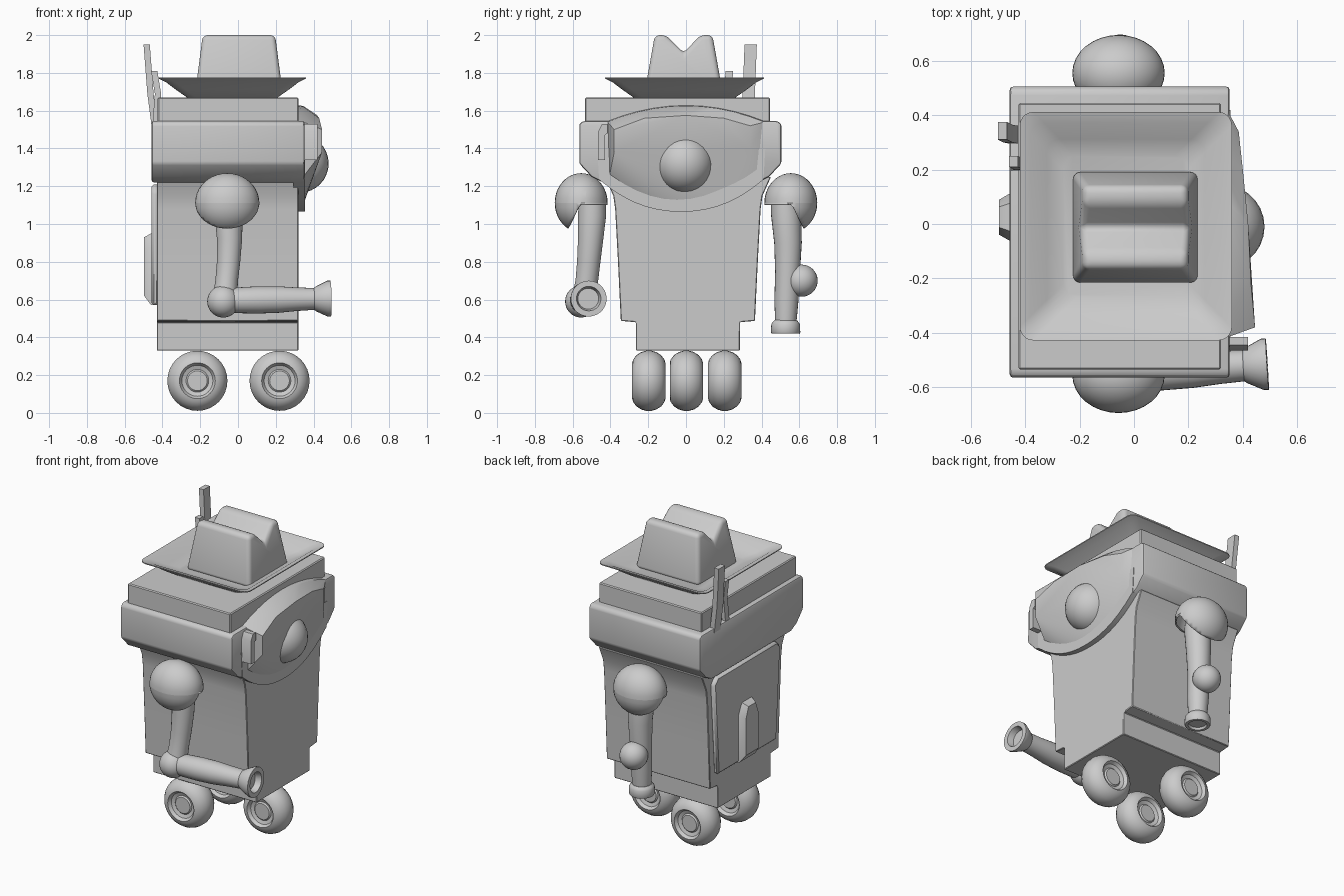
import bpy, bmesh, math
from mathutils import Vector

if "Cube" in bpy.data.objects:
    bpy.data.objects.remove(bpy.data.objects["Cube"])


def finish(name, bm, angle=35):
    bmesh.ops.recalc_face_normals(bm, faces=bm.faces)
    me = bpy.data.meshes.new(name)
    bm.to_mesh(me)
    bm.free()
    me.shade_smooth()
    me.set_sharp_from_angle(angle=math.radians(angle))
    ob = bpy.data.objects.new(name, me)
    bpy.context.collection.objects.link(ob)
    return ob


def loft(bm, rings, caps=True):
    rows = [[bm.verts.new(p) for p in ring] for ring in rings]
    n = len(rows[0])
    for a, b in zip(rows, rows[1:]):
        for i in range(n):
            bm.faces.new((a[i], a[(i + 1) % n], b[(i + 1) % n], b[i]))
    if caps:
        bm.faces.new(rows[0][::-1])
        bm.faces.new(rows[-1])


def bevel(bm, width, seg=2, angle=25):
    bmesh.ops.recalc_face_normals(bm, faces=bm.faces)
    edges = [e for e in bm.edges if len(e.link_faces) == 2
             and e.calc_face_angle() > math.radians(angle)]
    bmesh.ops.bevel(bm, geom=edges, offset=width, segments=seg,
                    affect='EDGES', profile=0.5, clamp_overlap=True)


def prism(name, outline, x0, x1, bev=0, seg=2):
    """Extrude a (y, z) outline along x."""
    bm = bmesh.new()
    loft(bm, [[(x, y, z) for y, z in outline] for x in (x0, x1)])
    if bev:
        bevel(bm, bev, seg)
    return finish(name, bm)


def tube(name, path, radii, n=24):
    """Round rings of given radius along a path; the end directions follow the path."""
    path = [Vector(p) for p in path]
    bm, rings = bmesh.new(), []
    main = path[-1] - path[0]
    for i, (p, r) in enumerate(zip(path, radii)):
        rot = main.to_track_quat('Z', 'Y')
        rings.append([p + rot @ Vector((r * math.cos(2 * math.pi * k / n),
                                        r * math.sin(2 * math.pi * k / n), 0)) for k in range(n)])
    loft(bm, rings)
    return finish(name, bm)


def lathe(name, a, b, profile):
    """Turned part between a and b; profile is (fraction, radius)."""
    a, b = Vector(a), Vector(b)
    return tube(name, [a.lerp(b, t) for t, r in profile], [r for t, r in profile], 28)


def ball(name, c, r):
    bm = bmesh.new()
    bmesh.ops.create_uvsphere(bm, u_segments=28, v_segments=16, radius=r)
    bmesh.ops.translate(bm, verts=bm.verts, vec=c)
    return finish(name, bm)


def mirror_outline(half, c):
    """Mirror (y, z) points about y = c."""
    return half + [(2 * c - y, z) for y, z in reversed(half)]


# Body and back panel
prism("body", mirror_outline([(-.265, .33), (-.265, .48), (-.345, .487), (-.36, .8),
                              (-.375, 1.08), (-.385, 1.15), (-.43, 1.25)], .01), -.43, .32, .004, 1)
prism("back_panel", mirror_outline([(-.29, .57), (-.33, 1.17), (-.29, 1.21)], .015),
      -.457, -.42, .012, 1)
bm = bmesh.new()
loft(bm, [[(x, .025 + y * s, z - .02 * (s < 1) * (z > .8) + .05 * (s < 1) * (z < .7)) for y, z in
           [(-.085, .57), (.085, .57), (.085, .88), (.05, .95), (-.05, .95), (-.085, .88)]]
          for x, s in [(-.44, 1), (-.46, 1), (-.497, .75)]])
finish("back_canister", bm)

# Head block and lid
prism("head", mirror_outline([(-.44, 1.22), (-.5, 1.25), (-.565, 1.32), (-.565, 1.53),
                              (-.545, 1.545)], -.03), -.457, .352, .014)
prism("lid", mirror_outline([(-.535, 1.53), (-.535, 1.67)], -.045), -.425, .32, .006, 1)

# Face shield with smiling lower edge
smile = [(-.46 + .87 * t / 14, 1.065 + .17 * abs(t / 7 - 1) ** 2.2) for t in range(15)]
prism("face_shield", [(-.47, 1.4)] + smile + [(.42, 1.4)], .29, .355)

# Visor: arched brow standing out further at the near end
brow = [(-.42 + .84 * t / 10, 1.63 - .085 * abs(t / 5 - 1) ** 2) for t in range(11)]
chin = [(-.41 + .80 * t / 10, 1.10 + .15 * abs(t / 5 - 1) ** 2) for t in range(11)]
bm = bmesh.new()
for y, z in brow + chin:
    bm.verts.new((.30, y, z))
    bm.verts.new((.345, y * .99, z - (.005 if z > 1.4 else 0)))
for x, y, z in [(.385, .34, 1.52), (.385, .34, 1.40), (.445, -.38, 1.50), (.445, -.38, 1.38),
                (.42, 0, 1.575), (.40, .2, 1.56), (.43, -.22, 1.56)]:
    bm.verts.new((x, y, z))
hull = bmesh.ops.convex_hull(bm, input=bm.verts)
bmesh.ops.delete(bm, geom=[v for v in bm.verts if not v.link_faces], context='VERTS')
finish("visor", bm, 30)
prism("visor_hinge", [(-.465, 1.34), (-.465, 1.49), (-.445, 1.53), (-.415, 1.53), (-.415, 1.48),
                      (-.43, 1.47), (-.43, 1.34)], .33, .42)
ball("eye", (.325, -.01, 1.32), .155)

# Hat brim: rounded-square dish
def rounded(cx, cy, hx, hy, r, z, n=5):
    pts = []
    for sx, sy, a0 in [(1, 1, 0), (-1, 1, 90), (-1, -1, 180), (1, -1, 270)]:
        for k in range(n + 1):
            a = math.radians(a0 + 90 * k / n)
            pts.append((cx + sx * (hx - r) + r * math.cos(a), cy + sy * (hy - r) + r * math.sin(a), z))
    return pts


bm = bmesh.new()
loft(bm, [rounded(-.03, -.008, .24 + d, .27 + d, .05, z) for d, z in
          [(-.03, 1.665), (0, 1.67), (.06, 1.712), (.11, 1.75), (.15, 1.77),
           (.15, 1.776), (.11, 1.764), (.05, 1.725), (-.01, 1.70)]])
finish("hat_brim", bm, 50)

# Hat crown: creased profile tapering upward
crown = [(-.22, 1.69), (-.165, 2.0), (-.105, 2.0), (-.012, 1.905),
         (.075, 2.0), (.14, 2.0), (.195, 1.69)]
bm = bmesh.new()
loft(bm, [[(.005 + s * (.232 - .13 * (z - 1.69)), y, z) for y, z in crown] for s in (-1, 1)])
bevel(bm, .026, 4, 20)
finish("hat_crown", bm, 40)

# Antennas on the back
for name, y0, y1, ztop, xtop in [("tall_antenna", .31, .375, 1.95, -.485),
                                 ("short_antenna", .21, .25, 1.81, -.445)]:
    bm = bmesh.new()
    loft(bm, [[(x - .015, y0 + s, z), (x + .018, y0 + s, z), (x + .018, y1 + s, z), (x - .015, y1 + s, z)]
              for x, s, z in [(-.44, -.015, 1.5), (xtop + .02, -.01, 1.69), (xtop, 0, ztop)]])
    finish(name, bm)

# Shoulder domes, opened underneath on the body side
for side, name in ((-1, "left_shoulder"), (1, "right_shoulder")):
    bm = bmesh.new()
    bmesh.ops.create_uvsphere(bm, u_segments=32, v_segments=20, radius=1)
    for v in bm.verts:
        v.co = (v.co.x * .17, v.co.y * .14, v.co.z * .157)
    for no in ((0, 0, 1), (0, 1, side * .5)):
        bmesh.ops.bisect_plane(bm, geom=bm.verts[:] + bm.edges[:] + bm.faces[:],
                               plane_co=(0, 0, 0), plane_no=no)
    gone = [f for f in bm.faces if f.calc_center_median().z < 0 and
            f.calc_center_median().y * -side > f.calc_center_median().z * .5]
    bmesh.ops.delete(bm, geom=gone, context='FACES')
    bmesh.ops.translate(bm, verts=bm.verts, vec=(-.057, side * .555, 1.112))
    ob = finish(name, bm, 50)
    ob.modifiers.new("thickness", 'SOLIDIFY').thickness = .012

# Left arm: bent forward
tube("left_upper_arm", [(-.05, -.495, 1.16), (-.05, -.497, 1.05), (-.045, -.505, .92),
                        (-.05, -.515, .8), (-.06, -.525, .7), (-.07, -.54, .6)],
     [.07, .075, .067, .062, .06, .066])
ball("left_elbow", (-.078, -.555, .59), .085)
nozzle = [(.84, .058), (.86, .066), (.97, .095), (1, .095), (1, .065), (.93, .055)]
lathe("left_forearm", (-.06, -.55, .595), (.49, -.515, .605),
      [(0, .06), (.1, .068), (.3, .072), (.5, .07), (.68, .062)] + nozzle)

# Right arm: hanging straight
tube("right_upper_arm", [(-.05, .52, 1.17), (-.05, .53, 1.05), (-.047, .54, .9),
                         (-.05, .538, .75), (-.05, .532, .6), (-.05, .528, .47)],
     [.07, .08, .073, .066, .064, .056])
ball("right_elbow", (-.05, .612, .70), .085)
lathe("right_hand", (-.05, .528, .49), (-.05, .527, .42),
      [(0, .06), (.15, .07), (.3, .076), (.9, .078), (1, .074), (1, .056), (.8, .05)])

# Wheels: one leading, two trailing
half = [(.068, .05), (.068, .052), (.06, .06), (.068, .082), (.088, .095), (.083, .112),
        (.066, .135), (.04, .152), (.015, .159)]
for name, x, y in [("front_wheel", .22, .002), ("rear_left_wheel", -.215, -.197),
                   ("rear_right_wheel", -.215, .205)]:
    prof = [(-w, r) for w, r in half] + [(w, r) for w, r in reversed(half)]
    tube(name, [(x, y + w, .17) for w, r in prof], [r for w, r in prof], 32)
